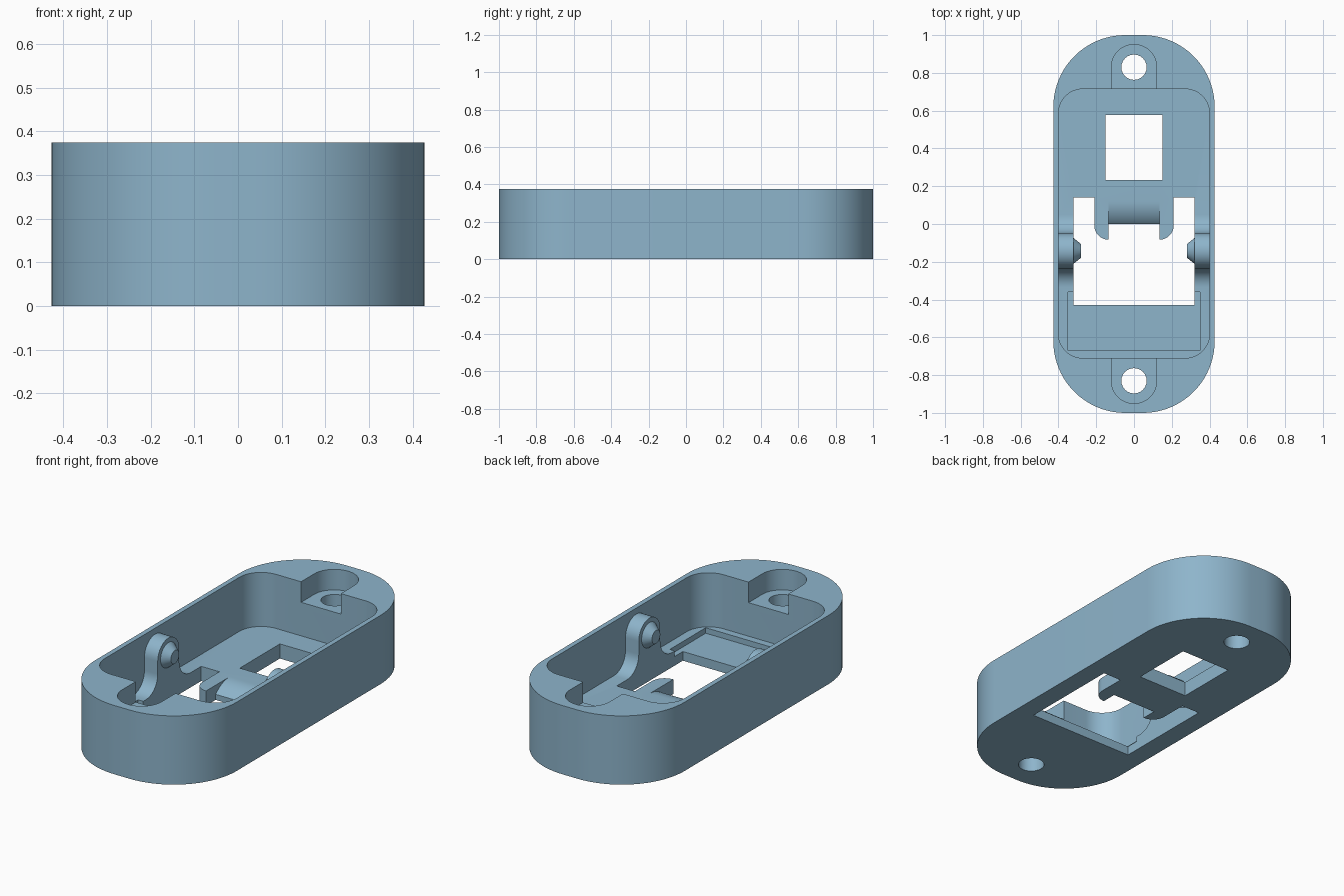
import bpy, bmesh, math
from mathutils import Matrix, Vector

if "Cube" in bpy.data.objects:
    bpy.data.objects.remove(bpy.data.objects["Cube"])

blue = bpy.data.materials.new("light_steel_blue")
blue.diffuse_color = (0.27, 0.46, 0.60, 1)
blue.use_nodes = True
blue.node_tree.nodes["Principled BSDF"].inputs["Base Color"].default_value = blue.diffuse_color

FLOOR = 0.08          # cavity floor height
HEIGHT = 0.375
AXLE_Y, AXLE_Z, ARM_R = -0.1425, 0.25, 0.0925


def arc(cx, cy, r, a0, a1, n=12):
    """Points on an arc, angles in degrees."""
    return [(cx + r * math.cos(math.radians(a0 + (a1 - a0) * i / n)),
             cy + r * math.sin(math.radians(a0 + (a1 - a0) * i / n))) for i in range(n + 1)]


def rounded(x, y0, y1, r, n=12):
    """Rounded rectangle outline, symmetric in x."""
    return (arc(x - r, y1 - r, r, 0, 90, n) + arc(r - x, y1 - r, r, 90, 180, n)
            + arc(r - x, y0 + r, r, 180, 270, n) + arc(x - r, y0 + r, r, 270, 360, n))


def prism(name, pts, lo, hi, axis="z"):
    """Extrude an outline along z (xy outline) or x (yz outline)."""
    bm = bmesh.new()
    place = (lambda p: (p[0], p[1], lo)) if axis == "z" else (lambda p: (lo, p[0], p[1]))
    face = bm.faces.new([bm.verts.new(place(p)) for p in pts])
    out = bmesh.ops.extrude_face_region(bm, geom=[face])
    step = Vector((0, 0, hi - lo)) if axis == "z" else Vector((hi - lo, 0, 0))
    bmesh.ops.translate(bm, vec=step, verts=[v for v in out["geom"] if isinstance(v, bmesh.types.BMVert)])
    return finish(name, bm)


def finish(name, bm):
    bmesh.ops.recalc_face_normals(bm, faces=bm.faces)
    mesh = bpy.data.meshes.new(name)
    bm.to_mesh(mesh)
    bm.free()
    mesh.materials.append(blue)
    ob = bpy.data.objects.new(name, mesh)
    bpy.context.collection.objects.link(ob)
    return ob


def combine(target, other, operation):
    """Apply a boolean and remove the helper."""
    mod = target.modifiers.new("combine", "BOOLEAN")
    mod.operation, mod.object, mod.solver = operation, other, "EXACT"
    bpy.context.view_layer.objects.active = target
    bpy.ops.object.modifier_apply(modifier=mod.name)
    bpy.data.objects.remove(other, do_unlink=True)


def box(x, y0, y1):
    return [(-x, y0), (x, y0), (x, y1), (-x, y1)]


# Outer shell and main cavity
body = prism("housing", rounded(0.427, -1, 1, 0.38, 20), 0, HEIGHT)
combine(body, prism("cavity", rounded(0.40, -0.71, 0.715, 0.13), FLOOR, 0.6), "DIFFERENCE")

# Pivot arms along both side walls, flared into the floor
F = 0.10
y0, y1 = AXLE_Y - ARM_R, AXLE_Y + ARM_R
profile = ([(y0 - F, 0.06)] + arc(y0 - F, FLOOR + F, F, -90, 0, 10)
           + arc(AXLE_Y, AXLE_Z, ARM_R, 180, 0, 20)
           + arc(y1 + F, FLOOR + F, F, 180, 270, 10) + [(y1 + F, 0.06)])
for s in (-1, 1):
    combine(body, prism("arm", profile, *sorted((s * 0.31, s * 0.412)), axis="x"), "UNION")

# Screw pockets and through holes at both ends
for s in (-1, 1):
    c = s * 0.83
    pocket = [(px, s * py) for px, py in [(0.12, 0.65)] + arc(0, 0.83, 0.12, 0, 180, 24) + [(-0.12, 0.65)]]
    combine(body, prism("pocket", pocket, 0.263, 0.6), "DIFFERENCE")
    combine(body, prism("screw_hole", arc(0, c, 0.067, 0, 345, 23), -0.1, 0.6), "DIFFERENCE")

# Shallow recess in the front floor
combine(body, prism("recess", box(0.35, -0.67, -0.36), 0.05, 0.3), "DIFFERENCE")

# Square opening
combine(body, prism("square_opening", box(0.152, 0.232, 0.578), -0.1, 0.3), "DIFFERENCE")

# Large opening around a tongue with two rounded prongs
half = [(0.32, -0.43), (0.32, 0.14), (0.21, 0.14)] + arc(0.135, -0.008, 0.075, 0, -90, 8) + [(0.135, 0.0)]
outline = half + [(-x, y) for x, y in reversed(half)]
combine(body, prism("large_opening", outline, -0.1, 0.6), "DIFFERENCE")

# Tongue top curving down between the prongs
R = 0.17
slope = [(0.12, 0.2)] + arc(0.12, FLOOR - R, R, 90, 136, 10) + [(-0.01, 0.2)]
combine(body, prism("tongue_curve", slope, -0.135, 0.135, axis="x"), "DIFFERENCE")

# Tapered pivot pins on the arms
for s in (-1, 1):
    bm = bmesh.new()
    bmesh.ops.create_cone(bm, cap_ends=True, segments=32, radius1=0.072, radius2=0.036, depth=0.045,
                          matrix=Matrix.Translation((s * 0.3025, AXLE_Y, AXLE_Z))
                          @ Matrix.Rotation(-s * math.pi / 2, 4, "Y"))
    combine(body, finish("pivot_pin", bm), "UNION")

# Smooth curves, crisp edges
bpy.ops.object.select_all(action="DESELECT")
body.select_set(True)
bpy.context.view_layer.objects.active = body
bpy.ops.object.shade_smooth_by_angle(angle=math.radians(30))
